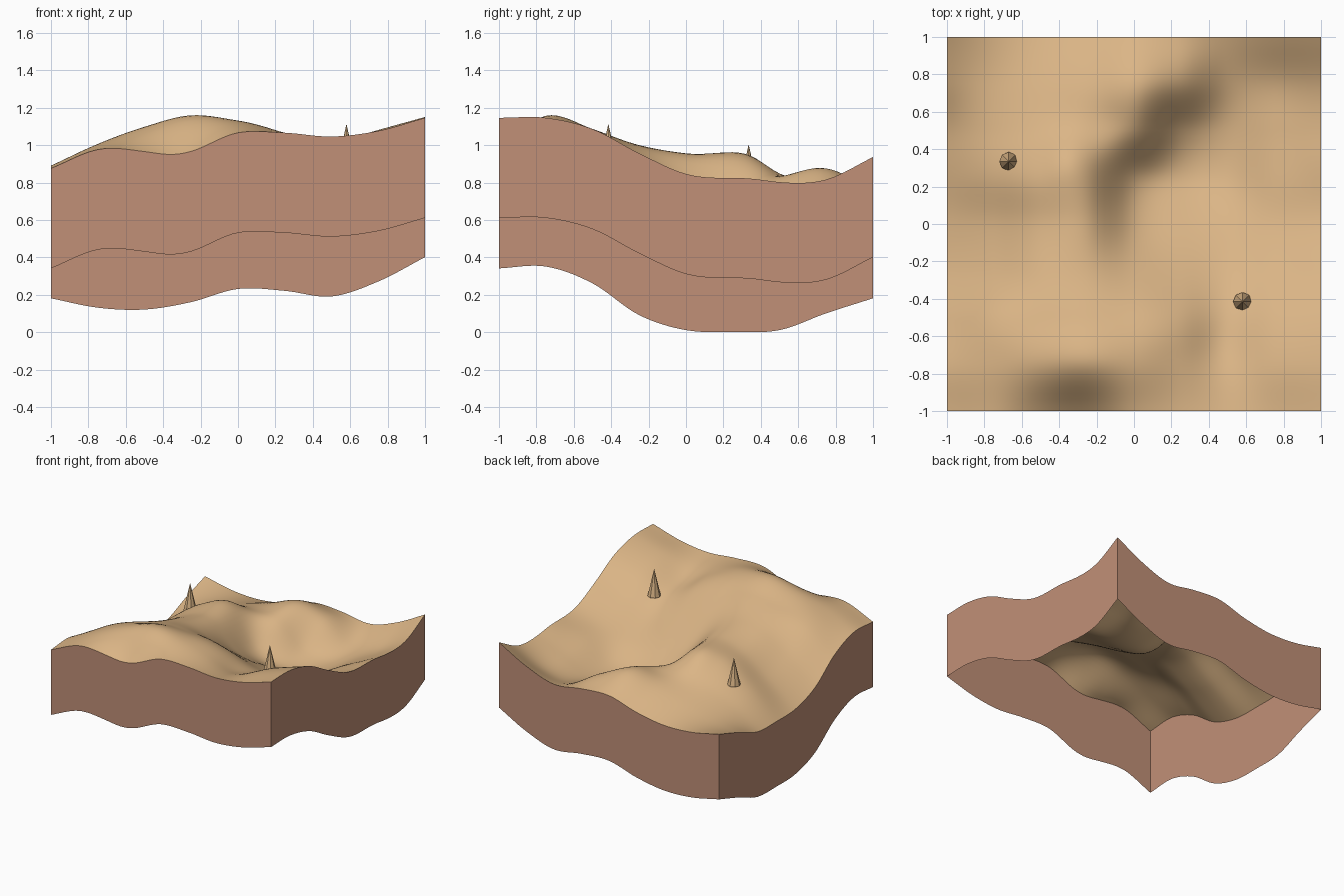
import bpy
import bmesh
from math import exp
from mathutils import Vector

# Remove the default cube only
cube = bpy.data.objects.get("Cube")
if cube:
    bpy.data.objects.remove(cube, do_unlink=True)

CELLS = 64          # surface subdivisions per side
WALL_DROP = 0.535   # vertical depth of the side walls

# Ground heights in hundredths: rows run front to back, columns right to left
HEIGHTS = [
    (88, 98, 98, 98, 107, 107, 105, 108, 115),
    (89, 101, 110, 116, 113, 106, 100, 108, 115),
    (80, 97, 105, 109, 106, 99, 92, 101, 109),
    (63, 82, 97, 100, 91, 84, 80, 87, 96),
    (55, 74, 91, 95, 75, 70, 70, 77, 85),
    (54, 75, 91, 93, 67, 58, 60, 73, 82),
    (55, 69, 80, 85, 83, 63, 59, 69, 80),
    (64, 67, 73, 80, 87, 79, 65, 69, 82),
    (72, 67, 66, 70, 77, 76, 73, 81, 94),
]
# Local rises and dips: x, y, height, radius
BUMPS = [
    (-0.38, -1, -0.02, 0.15), (1, 0.36, 0.015, 0.15),
    (-0.36, 0.36, 0.035, 0.13), (-0.12, 0.55, -0.02, 0.12),
    (0.05, 0.72, 0.012, 0.13), (0.17, -0.55, 0.03, 0.2),
    (0.45, -0.65, -0.02, 0.15),
]


def srgb(r, g, b):
    """Convert a display colour (0-255) to linear values."""
    def linear(c):
        c /= 255
        return c / 12.92 if c <= 0.04045 else ((c + 0.055) / 1.055) ** 2.4
    return (linear(r), linear(g), linear(b), 1.0)


def make_material(name, color):
    mat = bpy.data.materials.new(name)
    mat.use_nodes = True
    mat.diffuse_color = color
    shader = next(n for n in mat.node_tree.nodes if n.type == "BSDF_PRINCIPLED")
    shader.inputs["Base Color"].default_value = color
    return mat


def spline(values, t):
    """Smooth curve through evenly spaced values, t from -1 to 1."""
    last = len(values) - 1
    pos = (t + 1) / 2 * last
    i = max(0, min(int(pos), last - 1))
    u = pos - i
    b, c = values[i], values[i + 1]
    a = values[i - 1] if i > 0 else 2 * b - c
    d = values[i + 2] if i + 2 <= last else 2 * c - b
    return b + u / 2 * (c - a + u * (2 * a - 5 * b + 4 * c - d
                                     + u * (3 * (b - c) + d - a)))


def ground(x, y):
    base = spline([spline(row, x) for row in HEIGHTS], y) / 100
    return base + sum(h * exp(-((x - bx) ** 2 + (y - by) ** 2) / r ** 2)
                      for bx, by, h, r in BUMPS)


def finish(bm, name, mat, angle):
    mesh = bpy.data.meshes.new(name)
    bm.to_mesh(mesh)
    bm.free()
    mesh.materials.append(mat)
    obj = bpy.data.objects.new(name, mesh)
    bpy.context.collection.objects.link(obj)
    if angle:
        bpy.ops.object.select_all(action="DESELECT")
        obj.select_set(True)
        bpy.context.view_layer.objects.active = obj
        bpy.ops.object.shade_smooth_by_angle(angle=angle)


sand = make_material("sand", srgb(219, 181, 134))
clay = make_material("clay", srgb(193, 144, 119))

# Rolling ground surface
bm = bmesh.new()
bmesh.ops.create_grid(bm, x_segments=CELLS, y_segments=CELLS, size=1)
for v in bm.verts:
    v.co.z = ground(v.co.x, v.co.y)
lowest = min(v.co.z for v in bm.verts if abs(v.co.x) > 0.999) - WALL_DROP
for v in bm.verts:
    v.co.z -= lowest
finish(bm, "ground_surface", sand, 1.0)

# Side walls hanging from the ground rim, open underneath
corners = [Vector(c) for c in ((-1, -1), (1, -1), (1, 1), (-1, 1))]
for k, name in enumerate(("front_wall", "left_wall", "back_wall", "right_wall")):
    start, end = corners[k], corners[(k + 1) % 4]
    bm = bmesh.new()
    pairs = []
    for i in range(CELLS + 1):
        x, y = start.lerp(end, i / CELLS)
        z = ground(x, y) - lowest
        pairs.append((bm.verts.new((x, y, z - WALL_DROP)), bm.verts.new((x, y, z))))
    for (b0, t0), (b1, t1) in zip(pairs, pairs[1:]):
        bm.faces.new((b0, b1, t1, t0))
    finish(bm, name, clay, 0.5)

# Two small eight-sided spikes standing on the ground
for name, x, y in (("back_spike", -0.67, 0.335), ("front_spike", 0.58, -0.415)):
    bm = bmesh.new()
    bmesh.ops.create_cone(bm, cap_ends=True, segments=8,
                          radius1=0.05, radius2=0, depth=0.22)
    bmesh.ops.translate(bm, verts=bm.verts,
                        vec=(x, y, ground(x, y) - lowest + 0.11))
    finish(bm, name, sand, 0)
